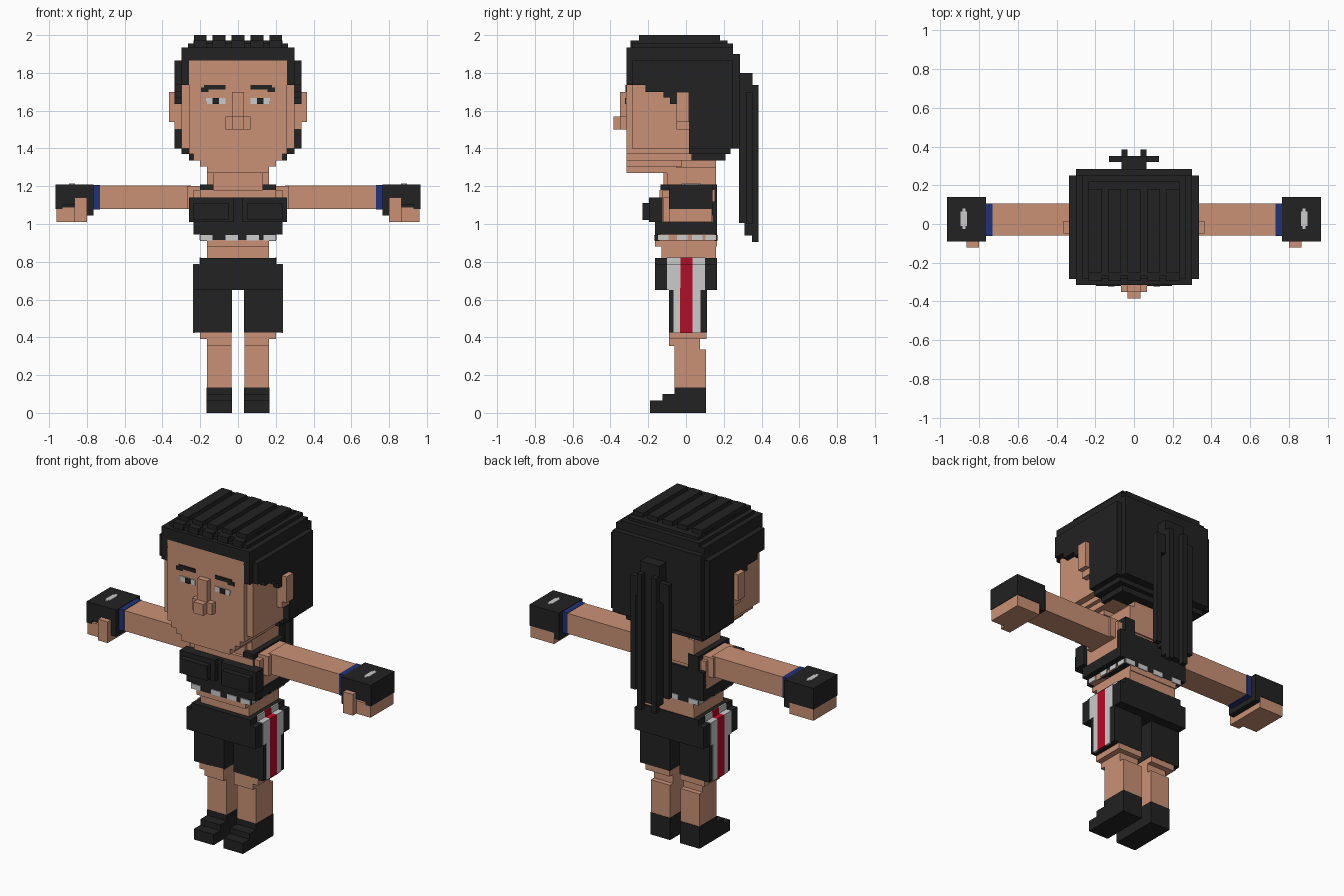
import bpy, bmesh


def mat(name, rgb):
    m = bpy.data.materials.new(name)
    m.diffuse_color = (*rgb, 1)
    return m


SKIN = mat("skin", (0.59, 0.285, 0.182))
BLACK = mat("black", (0.016, 0.016, 0.016))
WHITE = mat("off_white", (0.6, 0.6, 0.6))
RED = mat("red", (0.46, 0.004, 0.018))
BLUE = mat("blue", (0.014, 0.032, 0.19))


def part(name, material, *boxes, mirror=False):
    """Blocky part from boxes (x0, x1, y0, y1, z0, z1), optionally mirrored in x."""
    bm = bmesh.new()
    sides = (1, -1) if mirror else (1,)
    for x0, x1, y0, y1, z0, z1 in boxes:
        for s in sides:
            cube = bmesh.ops.create_cube(bm, size=1)["verts"]
            for v in cube:
                v.co.x = s * (x1 if s * v.co.x > 0 else x0)
                v.co.y = y1 if v.co.y > 0 else y0
                v.co.z = z1 if v.co.z > 0 else z0
    bmesh.ops.recalc_face_normals(bm, faces=bm.faces)
    me = bpy.data.meshes.new(name)
    bm.to_mesh(me)
    bm.free()
    me.materials.append(material)
    ob = bpy.data.objects.new(name, me)
    bpy.context.collection.objects.link(ob)
    return ob


def sym(w, *rest):
    return (-w, w, *rest)


# --- Head ---
part("face", SKIN,
     sym(.26, -.315, .1, 1.37, 1.865),
     sym(.30, -.285, .03, 1.40, 1.75),
     sym(.235, -.315, .1, 1.335, 1.37),
     sym(.20, -.315, -.02, 1.305, 1.335),
     sym(.165, -.315, -.05, 1.27, 1.305))
part("nose", SKIN,
     sym(.033, -.35, -.31, 1.50, 1.70),
     sym(.067, -.35, -.31, 1.50, 1.57),
     sym(.033, -.385, -.35, 1.50, 1.57))
part("ears", SKIN,
     (.29, .365, -.05, .015, 1.54, 1.70),
     (.29, .335, -.05, .015, 1.50, 1.54), mirror=True)
part("eye_whites", WHITE,
     (.067, .165, -.32, -.313, 1.635, 1.667),
     (.10, .17, -.32, -.313, 1.65, 1.667), mirror=True)
part("pupils", BLACK, (.10, .135, -.323, -.313, 1.635, 1.667), mirror=True)
part("eyebrows", BLACK,
     (.067, .18, -.321, -.313, 1.712, 1.735),
     (.155, .197, -.321, -.313, 1.70, 1.722), mirror=True)

# --- Hair: stepped cap, side curtains, back mass, ridges ---
part("hair_cap", BLACK,
     sym(.30, -.315, .25, 1.865, 1.935),
     sym(.335, -.285, .25, 1.80, 1.865),
     sym(.30, -.285, .285, 1.80, 1.90),
     sym(.265, -.285, .25, 1.935, 1.955),
     sym(.235, -.265, .22, 1.955, 1.972))
part("hair_sides", BLACK,
     (.255, .30, -.315, 0, 1.735, 1.87),
     (.29, .335, -.285, .05, 1.735, 1.81),
     (.29, .335, -.215, .05, 1.70, 1.74),
     (.29, .335, -.12, .05, 1.67, 1.70),
     (.29, .335, -.085, -.05, 1.635, 1.67), mirror=True)
part("hair_back", BLACK,
     sym(.335, .015, .25, 1.40, 1.81),
     sym(.30, .015, .285, 1.40, 1.81),
     sym(.30, .015, .235, 1.37, 1.40),
     sym(.26, .03, .21, 1.335, 1.37))
part("hair_ridges", BLACK, *[
    (x - .034, x + .034, y0, y1, z0, z1)
    for x in (-.2, -.1, 0, .1, .2)
    for y0, y1, z0, z1 in ((-.25, .18, 1.96, 2.0), (-.295, .22, 1.93, 1.972))])

# --- Ponytail strands ---
part("ponytail", BLACK,
     sym(.065, .28, .32, 1.005, 1.80),
     sym(.065, .31, .352, .94, 1.80),
     sym(.13, .32, .352, 1.58, 1.70))
part("ponytail_strands", BLACK,
     (.095, .13, .32, .352, 1.0, 1.70),
     (.033, .065, .35, .384, .905, 1.735), mirror=True)

# --- Neck and torso ---
part("neck", SKIN,
     sym(.13, -.12, .16, 1.14, 1.34),
     sym(.165, -.10, .16, 1.17, 1.30))
part("torso", SKIN,
     sym(.20, -.14, .15, .91, 1.18),
     sym(.235, -.125, .14, 1.01, 1.18),
     sym(.165, -.13, .16, .80, .95),
     sym(.165, -.165, .165, .88, .915))
part("shoulders", SKIN, (.19, .27, -.09, .12, 1.08, 1.20), mirror=True)
part("crop_top", BLACK,
     sym(.235, -.165, .165, .945, 1.01),
     sym(.20, -.165, .165, .91, .945),
     sym(.235, -.165, -.125, 1.0, 1.14),
     sym(.235, .135, .165, 1.0, 1.12))
part("crop_top_cups", BLACK,
     (.02, .26, -.195, -.125, 1.01, 1.14),
     (.05, .235, -.23, -.19, 1.02, 1.11), mirror=True)
part("crop_top_straps", BLACK, (.13, .20, -.135, .165, 1.10, 1.21), mirror=True)

# White dashed trim around the hem
dashes = []
for c in (-.165, -.03, .08, .17):
    dashes += [(c - .035, c + .03, s * .167 - .003, s * .167 + .003, .912, .942)
               for s in (-1, 1)]
for c in (-.12, -.02, .06, .13):
    dashes += [(s * .202 - .003, s * .202 + .003, c - .028, c + .028, .915, .942)
               for s in (-1, 1)]
part("hem_trim", WHITE, *dashes)

# --- Arms, wristbands, gloves, hands ---
part("arms", SKIN, (.25, .74, -.06, .105, 1.08, 1.205), mirror=True)
part("wristbands", BLUE, (.73, .767, -.062, .107, 1.078, 1.207), mirror=True)
part("gloves", BLACK,
     (.765, .965, -.06, .14, 1.08, 1.21),
     (.765, .93, -.09, .14, 1.10, 1.21),
     (.93, .965, -.09, .14, 1.08, 1.21),
     (.765, .80, -.09, .14, 1.045, 1.12), mirror=True)
part("hands", SKIN,
     (.80, .962, -.088, .137, 1.01, 1.09),
     (.80, .865, -.122, -.085, 1.01, 1.14), mirror=True)
part("glove_patches", WHITE,
     (.862, .895, -.01, .065, 1.207, 1.214),
     (.87, .887, -.025, .08, 1.207, 1.214), mirror=True)

# --- Shorts with side stripes ---
part("shorts", BLACK,
     sym(.235, -.165, .165, .65, .785),
     sym(.20, -.165, .165, .785, .82))
part("shorts_legs", BLACK, (.033, .235, -.09, .11, .425, .70), mirror=True)


def stripe(name, material, y0, y1, top_y0, top_y1):
    part(name, material,
         (.23, .239, y0, y1, .424, .66),
         (.23, .239, top_y0, top_y1, .65, .789),
         (.20, .239, top_y0, top_y1, .783, .789),
         (.196, .204, top_y0, top_y1, .785, .823), mirror=True)


stripe("stripe_red", RED, -.032, .035, -.03, .035)
stripe("stripe_white_front", WHITE, -.065, -.032, -.10, -.03)
stripe("stripe_white_back", WHITE, .035, .077, .035, .10)

# --- Legs and shoes ---
part("legs", SKIN,
     (.035, .20, -.09, .108, .39, .43),
     (.035, .165, -.06, .075, .13, .40),
     (.035, .165, -.06, .105, .13, .335),
     (.035, .165, -.09, -.05, .355, .40), mirror=True)
part("shoes", BLACK,
     (.033, .167, -.062, .107, 0, .135),
     (.033, .167, -.125, -.05, 0, .10),
     (.033, .167, -.19, -.1, 0, .065), mirror=True)
